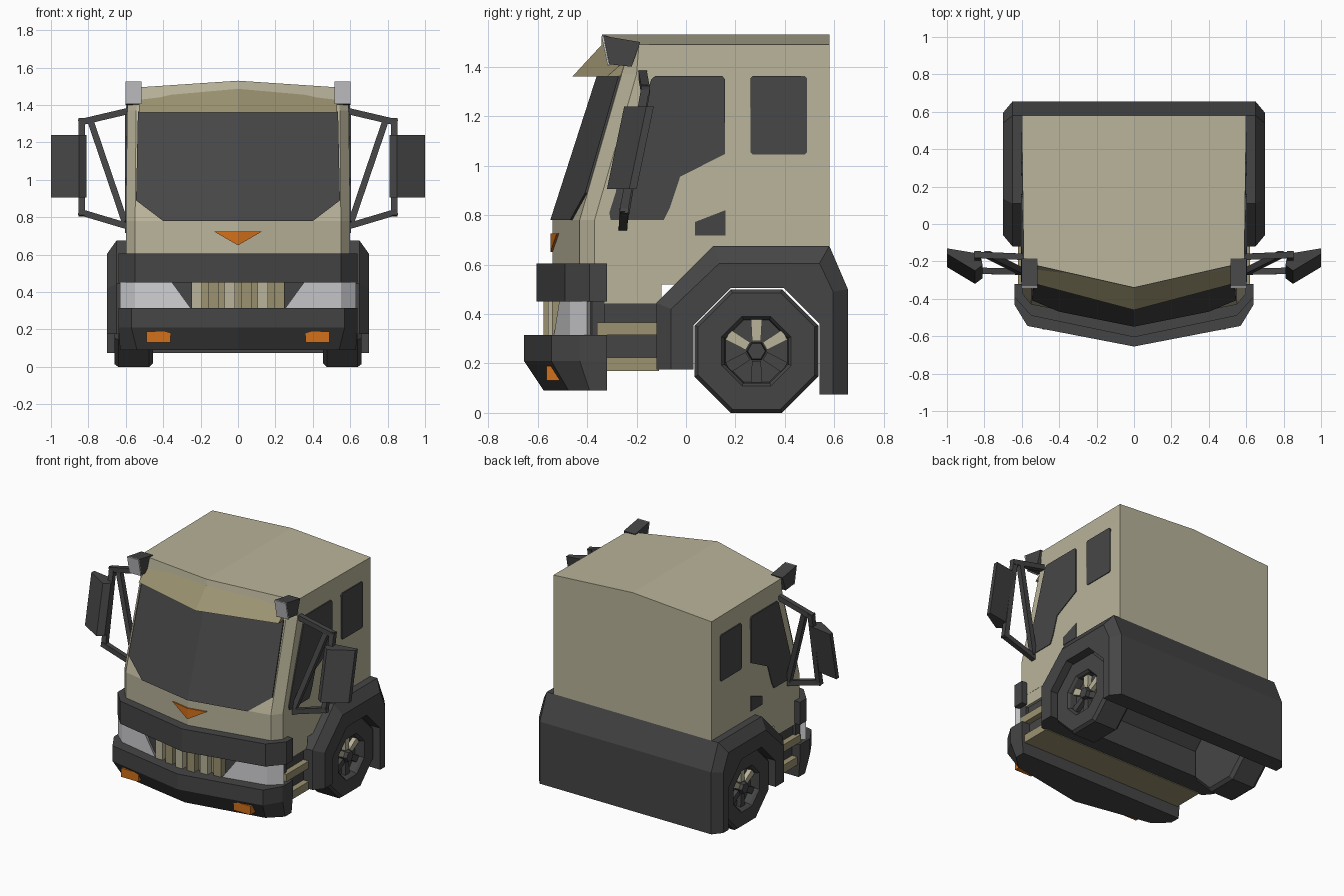
import bpy, bmesh, math
from mathutils import Vector

if "Cube" in bpy.data.objects:
    bpy.data.objects.remove(bpy.data.objects["Cube"])


def material(name, r, g, b):
    m = bpy.data.materials.new(name)
    m.diffuse_color = (r, g, b, 1)
    m.use_nodes = True
    m.node_tree.nodes["Principled BSDF"].inputs["Base Color"].default_value = m.diffuse_color
    return m


BEIGE = material("beige paint", 0.49, 0.455, 0.325)
OLIVE = material("olive trim", 0.33, 0.29, 0.165)
DARK = material("dark plastic", 0.06, 0.06, 0.06)
GLASS = material("dark glass", 0.063, 0.063, 0.065)
LAMP = material("lamp white", 0.62, 0.62, 0.64)
ORANGE = material("orange", 0.64, 0.16, 0.01)


def finish(name, bm, mat):
    bmesh.ops.recalc_face_normals(bm, faces=bm.faces[:])
    me = bpy.data.meshes.new(name)
    bm.to_mesh(me)
    bm.free()
    me.materials.append(mat)
    ob = bpy.data.objects.new(name, me)
    bpy.context.collection.objects.link(ob)
    return ob


def loft(name, rings, mat, flip=False):
    """Skin equal-length closed rings of 3D points and cap both ends."""
    bm = bmesh.new()
    s = -1 if flip else 1
    vs = [[bm.verts.new((s * p[0], p[1], p[2])) for p in r] for r in rings]
    n = len(rings[0])
    for a, b in zip(vs, vs[1:]):
        for i in range(n):
            bm.faces.new((a[i], a[(i + 1) % n], b[(i + 1) % n], b[i]))
    bm.faces.new(vs[0])
    bm.faces.new(vs[-1])
    return finish(name, bm, mat)


def pair(name, rings, mat):
    loft(name + "_right", rings, mat)
    loft(name + "_left", rings, mat, True)


def symmetric(name, halves, mat):
    """Loft half rings (first and last point on x=0), mirrored about x=0."""
    bm = bmesh.new()
    for s in (1, -1):
        vs = [[bm.verts.new((s * p[0], p[1], p[2])) for p in h] for h in halves]
        for a, b in zip(vs, vs[1:]):
            for i in range(len(a) - 1):
                bm.faces.new((a[i], a[i + 1], b[i + 1], b[i]))
        bm.faces.new(vs[0])
        bm.faces.new(vs[-1])
    bmesh.ops.remove_doubles(bm, verts=bm.verts[:], dist=1e-5)
    return finish(name, bm, mat)


def at_z(plan, z):
    return [(x, y, z) for x, y in plan]


def at_x(profile, x):
    return [(x, y, z) for y, z in profile]


def box_rings(x0, x1, y0, y1, z0, z1):
    plan = [(x0, y0), (x1, y0), (x1, y1), (x0, y1)]
    return [at_z(plan, z0), at_z(plan, z1)]


def box(name, x0, x1, y0, y1, z0, z1, mat):
    return loft(name, box_rings(x0, x1, y0, y1, z0, z1), mat)


def bar_rings(a, b, t):
    """Square bar between two points."""
    a, b = Vector(a), Vector(b)
    d = (b - a).normalized()
    u = d.cross(Vector((0, 1, 0))).normalized() * t
    v = d.cross(u).normalized() * t
    return [[tuple(p + i * u + j * v) for i, j in ((1, 1), (1, -1), (-1, -1), (-1, 1))]
            for p in (a - d * t, b + d * t)]


# Cab shell
low = [(0, -.54), (.55, -.43), (.6, -.37), (.6, .58), (0, .58)]
high = [(0, -.35), (.545, -.26), (.592, -.2), (.6, .58), (0, .58)]
roof = [(0, -.34), (.53, -.22), (.59, -.19), (.6, .58), (0, .58)]
symmetric("cab_body", [at_z(low, .52), at_z(low, .78), at_z(high, 1.37),
                       [(x, y, 1.53 - x / 15) for x, y in roof]], BEIGE)
box("cab_sill", -.599, .599, -.38, -.1, .44, .56, BEIGE)


# Windscreen and front badge follow the sloping front face
def front_y(x, z):
    t = max(0, (z - .78) / .59)
    return (-.54 + .2 * x) * (1 - t) + (-.35 + .165 * x) * t


def front_plate(name, pts, mat):
    symmetric(name, [[(x, front_y(x, z) + o, z) for x, z in pts] for o in (.01, -.009)], mat)


front_plate("windscreen", [(0, .78), (.4, .78), (.545, .89), (.535, 1.365), (0, 1.365)], GLASS)
front_plate("front_badge", [(0, .65), (.13, .725), (0, .725)], ORANGE)

# Side glass and door handles
door_glass = [(-.305, .78), (-.09, .78), (-.065, .83), (-.024, .955), (.157, 1.047), (.157, 1.35),
              (.147, 1.362), (-.125, 1.362), (-.14, 1.35), (-.31, .81)]
rear_glass = [(.26, 1.055), (.27, 1.045), (.48, 1.045), (.49, 1.055), (.49, 1.352),
              (.48, 1.362), (.27, 1.362), (.26, 1.352)]
handle = [(.036, .717), (.16, .717), (.16, .82), (.036, .772)]
for name, prof, mat in (("door_window", door_glass, GLASS), ("rear_side_window", rear_glass, GLASS),
                        ("door_handle", handle, DARK)):
    pair(name, [at_x(prof, .597), at_x(prof, .605)], mat)

# Sun visor and roof corner lamps
symmetric("sun_visor", [at_z([(0, -.46), (.53, -.32), (.53, -.22), (0, -.31)], 1.36),
                        [(0, -.335, 1.495), (.53, -.2, 1.465), (.53, -.15, 1.465), (0, -.25, 1.495)]], OLIVE)
lamp = [(-.335, 1.525), (-.31, 1.41), (-.22, 1.40), (-.185, 1.5)]
pair("roof_lamp_housing", [at_x(lamp, .515), at_x(lamp, .602)], DARK)
lens = [(-.342, 1.525), (-.317, 1.405), (-.31, 1.405), (-.335, 1.525)]
pair("roof_lamp_lens", [at_x(lens, .515), at_x(lens, .602)], LAMP)

# Bumpers
upper = [(0, -.605), (.55, -.49), (.64, -.39), (.64, -.32), (0, -.32)]
symmetric("upper_bumper", [at_z(upper, .45), at_z(upper, .605)], DARK)
lower = [(0, -.655), (.57, -.545), (.64, -.43), (.64, -.32), (0, -.32)]
tucked = [(0, -.575), (.54, -.475), (.63, -.39), (.63, -.32), (0, -.32)]
symmetric("lower_bumper", [at_z(tucked, .09), at_z(lower, .21), at_z(lower, .315)], DARK)
pair("indicator", box_rings(.36, .49, -.565, -.48, .13, .19), ORANGE)

# Grille and headlights
core = [(0, -.53), (.55, -.45), (.6, -.38), (.6, -.33), (0, -.33)]
symmetric("grille_core", [at_z(core, .3), at_z(core, .46)], DARK)
panel = [(0, -.538), (.25, -.502), (.25, -.42), (0, -.42)]
symmetric("grille_panel", [at_z(panel, .31), at_z(panel, .455)], OLIVE)
for i in range(6):
    x = -.22 + .088 * i
    y = -.585 + .2 * abs(x)
    box(f"grille_slat_{i}", x - .028, x + .028, y, y + .07, .31, .455, BEIGE if i % 2 == 0 else OLIVE)
head_low = [(.25, -.535), (.55, -.47), (.63, -.4), (.58, -.38), (.3, -.46)]
head_top = [(.355, -.512), (.55, -.47), (.63, -.4), (.58, -.38), (.38, -.45)]
pair("headlight", [at_z(head_low, .31), at_z(head_top, .455)], LAMP)

# Entry steps
box("step_well", -.58, .58, -.4, -.1, .2, .445, DARK)
box("upper_step", -.62, .62, -.36, -.11, .315, .365, OLIVE)
box("lower_step", -.62, .62, -.36, -.11, .17, .225, OLIVE)

# Fenders and rear panel, one full-width arch with chamfered ends
arch = [(.54, .075), (.54, .36), (.395, .505), (.18, .505), (.03, .355), (.03, .175)]
outer = [(-.12, .175), (-.12, .445), (.11, .675), (.58, .675), (.655, .5), (.655, .075)] + arch
inset = [(-.06, .175), (-.06, .42), (.135, .605), (.54, .605), (.595, .49), (.595, .075)] + arch
loft("fenders", [at_x(inset, -.7), at_x(outer, -.65), at_x(outer, .65), at_x(inset, .7)], DARK)


# Wheels
def ring(x, r, n, turn=0.0):
    return [(x, .285 + r * math.cos(turn + math.tau * k / n), .25 + r * math.sin(turn + math.tau * k / n))
            for k in range(n)]


tyre = [(.455, .25), (.475, .2706), (.64, .2706), (.66, .255), (.66, .152), (.645, .14), (.6, .135)]
pair("wheel", [ring(x, r, 8, math.pi / 8) for x, r in tyre], DARK)
pair("wheel_hub", [ring(.59, .042, 6), ring(.65, .036, 6)], DARK)
for k in range(6):
    a = math.radians(30 + 60 * k)
    c, s = math.cos(a), math.sin(a)
    foot = [(.285 + r * c - w * s, .25 + r * s + w * c)
            for r, w in ((.04, -.018), (.132, -.023), (.132, .023), (.04, .018))]
    pair(f"wheel_spoke_{k}", [at_x(foot, .595), at_x(foot, .63)], BEIGE if k < 3 else DARK)

# Mirrors and their arms
top, bottom = (.835, -.165, 1.31), (.835, -.25, .825)
for name, a, b in (("mirror_top_arm", (.6, -.175, 1.365), top), ("mirror_post", top, bottom),
                   ("mirror_low_arm", bottom, (.6, -.255, .755)),
                   ("mirror_brace", (.78, -.165, 1.29), (.61, -.25, .79))):
    pair(name, bar_rings(a, b, .017), DARK)
wedge = [(.81, -.04), (.85, -.07), (1.0, .02), (1.0, .05), (.82, .02)]
pair("mirror", [[(x, y - .25, .905) for x, y in wedge], [(x, y - .18, 1.24) for x, y in wedge]], DARK)
